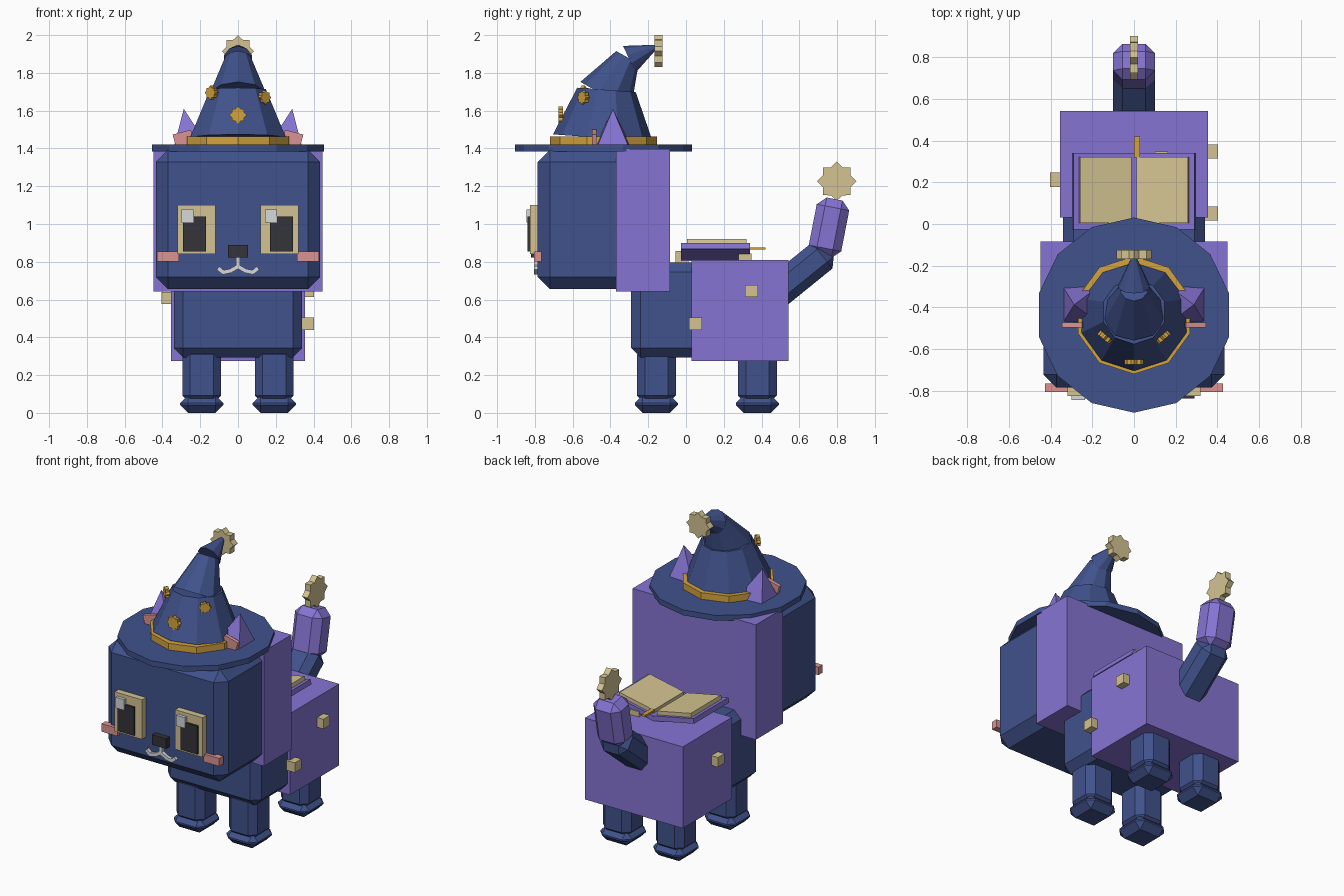
import bpy, bmesh, math
from mathutils import Vector, Matrix, Euler

if "Cube" in bpy.data.objects:
    bpy.data.objects.remove(bpy.data.objects["Cube"])


def mat(name, r, g, b):
    lin = [((c / 255 + 0.055) / 1.055) ** 2.4 for c in (r, g, b)]
    m = bpy.data.materials.new(name)
    m.diffuse_color = (*lin, 1)
    m.use_nodes = True
    m.node_tree.nodes["Principled BSDF"].inputs["Base Color"].default_value = m.diffuse_color
    return m


NAVY = mat("navy", 64, 82, 140)
PURPLE = mat("purple", 134, 116, 212)
SAND = mat("pale_gold", 212, 196, 146)
GOLD = mat("gold", 212, 164, 62)
PINK = mat("pink", 218, 148, 146)
DARK = mat("charcoal", 52, 52, 58)
LIGHT = mat("light_grey", 214, 216, 218)


def finish(name, bm, m):
    bmesh.ops.recalc_face_normals(bm, faces=bm.faces)
    me = bpy.data.meshes.new(name)
    bm.to_mesh(me)
    bm.free()
    me.materials.append(m)
    ob = bpy.data.objects.new(name, me)
    bpy.context.collection.objects.link(ob)
    return ob


def box(name, loc, size, m, bevel=0, rot=(0, 0, 0)):
    """Box by centre and size, chamfered edges, rotation in degrees."""
    bm = bmesh.new()
    bmesh.ops.create_cube(bm, size=1, matrix=Matrix.Diagonal((*size, 1)))
    if bevel:
        bmesh.ops.bevel(bm, geom=bm.edges[:], offset=bevel, segments=1, affect='EDGES')
    bm.transform(Matrix.Translation(loc) @ Euler([math.radians(a) for a in rot]).to_matrix().to_4x4())
    return finish(name, bm, m)


def span(name, lo, hi, m, bevel=0):
    """Box by its two extreme corners."""
    lo, hi = Vector(lo), Vector(hi)
    return box(name, (lo + hi) / 2, hi - lo, m, bevel)


def frustum(name, p1, p2, r1, r2, n, m, phase=0.0):
    """n-sided cone section between two points."""
    p1, p2 = Vector(p1), Vector(p2)
    a = (p2 - p1).normalized()
    u = a.cross(Vector((1, 0, 0))).normalized()
    v = a.cross(u)
    bm = bmesh.new()
    rings = []
    for p, r in ((p1, r1), (p2, r2)):
        angs = [phase + 2 * math.pi * i / n for i in range(n)]
        rings.append([bm.verts.new(p + r * (u * math.cos(t) + v * math.sin(t))) for t in angs])
    for i in range(n):
        j = (i + 1) % n
        bm.faces.new((rings[0][i], rings[0][j], rings[1][j], rings[1][i]))
    bm.faces.new(rings[0])
    bm.faces.new(rings[1])
    bmesh.ops.remove_doubles(bm, verts=bm.verts, dist=1e-5)
    return finish(name, bm, m)


def star(name, loc, r, thick, m, turn=0, tilt=0):
    """Eight-pointed star plate facing -y, then tilted and turned."""
    bm = bmesh.new()
    pts = []
    for i in range(16):
        q = r if i % 2 == 0 else r * 0.77
        t = math.pi * i / 8
        pts.append(bm.verts.new((q * math.sin(t), -thick / 2, q * math.cos(t))))
    f = bm.faces.new(pts)
    ext = bmesh.ops.extrude_face_region(bm, geom=[f])
    bmesh.ops.translate(bm, vec=(0, thick, 0),
                        verts=[e for e in ext["geom"] if isinstance(e, bmesh.types.BMVert)])
    rot = Euler((math.radians(tilt), 0, math.radians(turn))).to_matrix().to_4x4()
    bm.transform(Matrix.Translation(loc) @ rot)
    return finish(name, bm, m)


# Body and its purple cape
span("body", (-.34, -.29, .294), (.34, .45, .797), NAVY, .05)
span("body_cape", (-.356, .03, .275), (.356, .542, .81), PURPLE)

# Head with purple hood at the back
span("head", (-.435, -.785, .655), (.435, -.12, 1.393), NAVY, .064)
span("head_hood", (-.448, -.37, .642), (.448, -.085, 1.397), PURPLE)

# Legs and paws
for sx, side in ((-1, "left"), (1, "right")):
    for y, end in ((-.157, "front"), (.378, "back")):
        box(f"{end}_{side}_leg", (sx * .192, y, .2), (.206, .206, .3), NAVY, .042)
        box(f"{end}_{side}_paw", (sx * .192, y, .047), (.228, .228, .094), NAVY, .042)

# Tail with star
box("tail_lower", (0, .60, .735), (.2, .175, .4), NAVY, .045, (-51, 0, 0))
box("tail_upper", (0, .757, .98), (.2, .175, .31), PURPLE, .045, (-11, 0, 0))
star("tail_star", (0, .798, 1.226), .104, .04, SAND, 90)

# Face
for s, side in ((-1, "left"), (1, "right")):
    box(f"{side}_eye", (s * .22, -.802, .97), (.2, .046, .26), SAND)
    box(f"{side}_pupil", (s * .23, -.81, .948), (.12, .056, .186), DARK)
    hx = -.268 if s < 0 else .174
    box(f"{side}_eye_highlight", (hx, -.82, 1.042), (.064, .05, .07), LIGHT)
    box(f"{side}_cheek", (s * .37, -.785, .828), (.116, .042, .052), PINK)
    # curved half of the mouth
    pts = [(0, .775), (.04, .752), (.078, .744), (.104, .765)]
    for i in range(3):
        (x0, z0), (x1, z1) = pts[i], pts[i + 1]
        ang = math.degrees(math.atan2(z1 - z0, x1 - x0))
        box(f"{side}_mouth_{i}", (s * (x0 + x1) / 2, -.793, (z0 + z1) / 2),
            (math.hypot(x1 - x0, z1 - z0) + .006, .026, .022), LIGHT, 0, (0, -s * ang, 0))
box("mouth_line", (0, -.793, .8), (.02, .026, .06), LIGHT)
box("nose", (0, -.8, .855), (.104, .04, .066), DARK)

# Ears
for s, side in ((-1, "left"), (1, "right")):
    frustum(f"{side}_ear", (s * .253, -.387, 1.40), (s * .287, -.387, 1.61), .132, 0, 4,
            PURPLE, math.pi / 4)
    box(f"{side}_inner_ear", (s * .288, -.485, 1.45), (.1, .024, .075), PINK, 0, (0, s * 15, 0))

# Hat
CY = -.437
frustum("hat_brim", (0, CY, 1.385), (0, CY, 1.42), .468, .468, 14, NAVY)
frustum("hat_band", (0, CY, 1.415), (0, CY, 1.463), .283, .283, 10, GOLD)
frustum("hat_lower", (0, -.44, 1.455), (0, -.421, 1.71), .265, .155, 10, NAVY)
frustum("hat_middle", (0, -.426, 1.677), (0, -.31, 1.882), .153, .068, 10, NAVY)
frustum("hat_tip", (0, -.3, 1.872), (0, -.16, 1.938), .078, .012, 10, NAVY)
star("hat_tip_star", (0, -.146, 1.915), .085, .044, SAND)
star("hat_star_front", (0, -.663, 1.577), .046, .024, GOLD)
star("hat_star_left", (-.14, -.543, 1.695), .037, .024, GOLD, -40)
star("hat_star_right", (.14, -.543, 1.67), .037, .024, GOLD, 40)

# Open book on the back
for s, side in ((-1, "left"), (1, "right")):
    box(f"{side}_book_cover", (s * .148, .157, .855), (.296, .365, .032), PURPLE, 0, (0, -s * 11.5, 0))
    box(f"{side}_book_pages", (s * .138, .163, .88), (.252, .315, .03), SAND, 0, (0, -s * 11.5, 0))
box("book_spine", (0, .157, .82), (.04, .365, .03), PURPLE)
box("bookmark", (.015, .37, .87), (.028, .1, .012), GOLD)

# Square studs on the cape
studs = [(.37, .05, .472), (.37, .347, .645), (-.372, .212, .608),
         (.132, .313, .812), (-.1, -.022, .825)]
for i, p in enumerate(studs):
    box(f"cape_stud_{i}", p, (.064, .068, .064), SAND)
